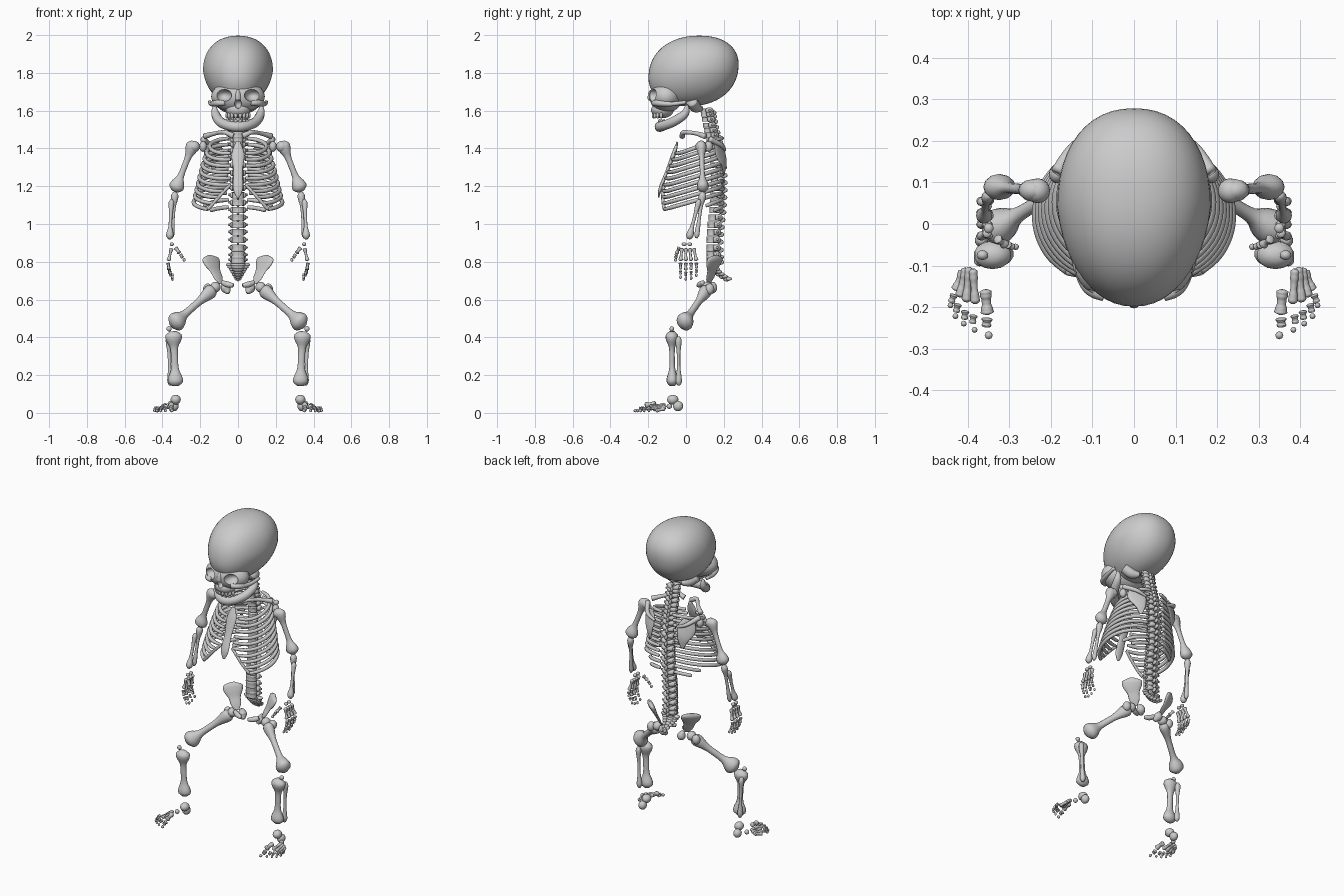
import bpy, bmesh, math
from mathutils import Vector as V, Matrix


def lerp(a, b, t):
    return a + (b - a) * t


def catmull(p, t):
    """Smooth interpolation through a list of values, t in 0..1."""
    n = len(p) - 1
    s = min(t * n, n - 1e-6)
    i = int(s)
    f = s - i
    a, b, c, d = p[max(i - 1, 0)], p[i], p[i + 1], p[min(i + 2, n)]
    return (b * 2 + (c - a) * f + (a * 2 - b * 5 + c * 4 - d) * f * f
            + (b * 3 - a - c * 3 + d) * f ** 3) * 0.5


def tube(bm, pts, radii, ref=(0, 0, 1), flat=1.0, seg=12, sub=4):
    """Tapered tube through pts; radius along ref is scaled by flat."""
    pts = [V(p) for p in pts]
    n = max(len(pts), len(radii)) * sub
    rings = []
    for k in range(n + 1):
        t = k / n
        c = catmull(pts, t)
        tan = (catmull(pts, min(t + .01, 1)) - catmull(pts, max(t - .01, 0))).normalized()
        u = V(ref) - tan * tan.dot(V(ref))
        u.normalize()
        w = tan.cross(u)
        r = max(catmull(radii, t), .001)
        rings.append([bm.verts.new(c + u * r * flat * math.cos(a) + w * r * math.sin(a))
                      for a in (2 * math.pi * j / seg for j in range(seg))])
    for r0, r1 in zip(rings, rings[1:]):
        for j in range(seg):
            bm.faces.new((r0[j], r0[(j + 1) % seg], r1[(j + 1) % seg], r1[j]))
    bm.faces.new(rings[0])
    bm.faces.new(rings[-1])


def bone(bm, a, b, ra, rs, rb, ref=(0, 1, 0), flat=1.0, seg=12):
    """Long bone with flared, rounded ends."""
    a, b = V(a), V(b)
    radii = [ra * .4, ra * .95, ra * .9, rs * 1.25, rs, rs, rs, rs * 1.25, rb * .9, rb * .95, rb * .4]
    tube(bm, [a, a.lerp(b, .5), b], radii, ref, flat, seg, 2)


def blob(bm, c, r, seg=16):
    bmesh.ops.create_uvsphere(bm, u_segments=seg, v_segments=seg // 2 + 2, radius=1,
                              matrix=Matrix.Translation(c) @ Matrix.Diagonal((*r, 1)))


def finish(bm, name, mirror=True):
    bmesh.ops.recalc_face_normals(bm, faces=bm.faces)
    me = bpy.data.meshes.new(name)
    bm.to_mesh(me)
    bm.free()
    me.polygons.foreach_set("use_smooth", [True] * len(me.polygons))
    ob = bpy.data.objects.new(name, me)
    bpy.context.collection.objects.link(ob)
    if mirror:
        m = ob.modifiers.new("mirror", 'MIRROR')
        m.use_mirror_merge = False
    return ob


def boolean(ob, other, op):
    m = ob.modifiers.new(op, 'BOOLEAN')
    m.operation, m.object, m.solver = op, other, 'EXACT'
    bpy.context.view_layer.objects.active = ob
    bpy.ops.object.modifier_apply(modifier=m.name)
    bpy.data.objects.remove(other)


new = bmesh.new

# cranium: squared-off egg, narrower at the front and base
bm = new()
bmesh.ops.create_uvsphere(bm, u_segments=48, v_segments=32, radius=1)
for v in bm.verts:
    x, y, z = (math.copysign(abs(c) ** .9, c) for c in v.co)
    x *= .185 * (1 - .14 * max(0, -y)) * (1 - .16 * max(0, -z))
    v.co = (x, .04 + .236 * y + .03 * z, 1.81 + .187 * z)
cranium = finish(bm, "cranium", False)

# face mass, upper jaw and nose bridge, with sockets cut out
for c, r in (((0, -.105, 1.675), (.142, .09, .085)), ((0, -.125, 1.605), (.065, .06, .045)),
             ((0, -.185, 1.67), (.016, .018, .04))):
    bm = new()
    blob(bm, c, r, 32)
    boolean(cranium, finish(bm, "face", False), 'UNION')
for c, r in (((.077, -.2, 1.682), (.044, .07, .035)), ((-.077, -.2, 1.682), (.044, .07, .035)),
             ((0, -.19, 1.635), (.019, .04, .024))):
    bm = new()
    blob(bm, c, r, 24)
    boolean(cranium, finish(bm, "socket_cutter", False), 'DIFFERENCE')
cranium.data.polygons.foreach_set("use_smooth", [True] * len(cranium.data.polygons))
bpy.ops.object.select_all(action='DESELECT')
cranium.select_set(True)
bpy.context.view_layer.objects.active = cranium
bpy.ops.object.shade_smooth_by_angle(angle=math.radians(45))

# cheek arches and skull base
bm = new()
tube(bm, [(.07, -.175, 1.64), (.11, -.15, 1.64), (.14, -.08, 1.635), (.15, 0, 1.645)], [.012, .017, .012, .01])
tube(bm, [(.1, .03, 1.65), (.06, .05, 1.62), (.025, .08, 1.61)], [.03, .03, .015])
finish(bm, "cheek_arch")

# lower jaw with upright branch behind
bm = new()
tube(bm, [(.125, .005, 1.63), (.12, -.005, 1.585), (.098, -.06, 1.545), (.055, -.115, 1.522), (0, -.138, 1.515),
          (-.055, -.115, 1.522), (-.098, -.06, 1.545), (-.12, -.005, 1.585), (-.125, .005, 1.63)],
     [.008, .022, .026, .026, .028, .026, .026, .022, .008], (1, -1, 0) and (0, 0, 1), 1, 12, 4)
finish(bm, "lower_jaw", False)
bm = new()
for k in range(4):
    a = .2 + k * .36
    blob(bm, (.06 * math.sin(a), -.115 - .058 * math.cos(a), 1.575), (.01, .009, .017), 8)
    blob(bm, (.062 * math.sin(a), -.078 - .062 * math.cos(a), 1.543), (.01, .009, .012), 8)
finish(bm, "teeth")

# spine: body, arch halves, spinous and transverse processes
line = [V((0, .095, 1.6)), V((0, .115, 1.5)), V((0, .14, 1.4)), V((0, .155, 1.25)),
        V((0, .15, 1.1)), V((0, .135, .95)), V((0, .135, .81))]
bm = new()
for i in range(24):
    t = i / 23
    c = catmull(line, t)
    w = lerp(.028, .04, t)
    h = lerp(.011, .019, t)
    tube(bm, [c + V((0, 0, h)), c, c - V((0, 0, h))], [w * .9, w * .85, w * .9], (0, 1, 0), .75, 14, 2)
    blob(bm, c + V((0, .048, -.012)), (.008, .018, .014), 10)
    for s in (-1, 1):
        tube(bm, [c + V((s * w * .8, .012, 0)), c + V((s * .028, .034, 0)), c + V((s * .006, .045, -.004))],
             [.011, .015, .008], (0, 0, 1), 1.2, 8, 2)
        tube(bm, [c + V((s * .025, .026, 0)), c + V((s * .05, .035, .002))], [.009, .006], (0, 0, 1), 1, 8, 2)
finish(bm, "spine", False)
bm = new()
for i in range(7):
    t = i / 6
    c = V((0, .145 + .07 * t * t, .785 - .075 * t))
    blob(bm, c, (lerp(.04, .01, t), .02, .014), 12)
    blob(bm, c + V((lerp(.045, .01, t), .012, 0)), (.02 - .012 * t, .016, .01), 10)
    blob(bm, c - V((lerp(.045, .01, t), -.012, 0)), (.02 - .012 * t, .016, .01), 10)
finish(bm, "sacrum", False)

# ribs: ten arching to the front, two floating
bm = new()
ends = []
for i in range(12):
    t = min(i / 9, 1.12)
    w = .15 + .085 * t ** .75
    zb, zf = lerp(1.455, 1.165, t), lerp(1.375, 1.075, t)
    yf = -.055 - .1 * min(t, 1) ** .8
    xe = .03 if i < 6 else .03 + .03 * (i - 5)
    stop = math.pi - math.asin(xe / w)
    if i > 9:
        w, stop, zb = .2, (1.05, .75)[i - 10], 1.13 - .04 * (i - 10)
        zf = zb - .12
    path = []
    for k in range(9):
        a = lerp(.2, stop, k / 8)
        f = (1 - math.cos(a)) / 2
        path.append((w * math.sin(a) ** .85, lerp(.195, yf, f), lerp(zb, zf, min(1, f * 1.1))))
    tube(bm, path, [.009, .011, .011, .011, .011, .011, .011, .011, .009], (0, 0, 1), 1, 8, 3)
    if 5 <= i <= 9:
        ends.append(path[-1])
tube(bm, ends, [.009] * 5, (0, 0, 1), 1, 8, 3)
finish(bm, "ribs")
bm = new()
tube(bm, [(0, -.045, 1.435), (0, -.065, 1.37), (0, -.1, 1.28), (0, -.135, 1.19), (0, -.145, 1.14)],
     [.012, .034, .025, .027, .008], (0, 1, 0), .35)
finish(bm, "breastbone", False)

# shoulder girdle
bm = new()
tube(bm, [(.025, -.02, 1.465), (.07, -.01, 1.485), (.12, .05, 1.48), (.175, .1, 1.465)], [.016, .012, .011, .016])
finish(bm, "collar_bone")
bm = new()
tube(bm, [(.14, .165, 1.435), (.13, .18, 1.38), (.12, .2, 1.32), (.115, .2, 1.26)],
     [.035, .056, .036, .008], (.45, 1, 0), .16)
tube(bm, [(.08, .205, 1.39), (.14, .19, 1.415), (.185, .125, 1.45)], [.008, .012, .016])
blob(bm, (.185, .12, 1.41), (.02, .022, .028))
finish(bm, "shoulder_blade")

# arm bones
bm = new()
bone(bm, (.232, .08, 1.437), (.335, .09, 1.172), .035, .016, .04, (0, 1, 0), .8)
blob(bm, (.232, .08, 1.41), (.03, .03, .03))
finish(bm, "upper_arm_bone")
bm = new()
bone(bm, (.333, .09, 1.17), (.352, .055, .925), .02, .009, .014)
bone(bm, (.352, .07, 1.13), (.362, .015, .92), .015, .009, .02)
finish(bm, "forearm_bones")

# hand: four fingers curling inward and a thumb
bm = new()
for j in range(4):
    y = .055 - .028 * j
    k = (-.012, 0, 0, -.0)[j]
    dz = (.02, .005, 0, .01)[j]
    bone(bm, (.352, y * .75, .872), (.368, y, .805), .012, .007, .012, seg=8)
    bone(bm, (.37, y, .795), (.366, y, .755 + dz * .5), .011, .007, .009, seg=8)
    bone(bm, (.364, y, .747 + dz * .6), (.355, y, .723 + dz), .009, .006, .007, seg=8)
    blob(bm, (.347, y, .709 + dz), (.007, .007, .01), 8)
bone(bm, (.33, -.035, .875), (.31, -.05, .845), .012, .008, .012, seg=8)
bone(bm, (.305, -.05, .84), (.293, -.055, .82), .01, .007, .009, seg=8)
blob(bm, (.285, -.055, .81), (.008, .008, .01), 8)
blob(bm, (.35, .02, .893), (.012, .013, .01), 10)
blob(bm, (.35, -.01, .893), (.012, .013, .01), 10)
finish(bm, "hand")

# pelvis
bm = new()
tube(bm, [(.152, .16, .835), (.14, .15, .8), (.115, .135, .74), (.09, .12, .685)],
     [.012, .056, .056, .036, .03, .012], (-.65, -.7, .15), .26, 16)
finish(bm, "hip_blade")
bm = new()
tube(bm, [(.075, .14, .69), (.065, .14, .66), (.05, .125, .635)], [.012, .026, .01])
tube(bm, [(.085, .09, .69), (.055, .075, .68), (.025, .065, .675)], [.012, .016, .01])
finish(bm, "lower_hip_bones")

# leg bones
bm = new()
bone(bm, (.125, .115, .66), (.35, -.02, .462), .038, .02, .052, (.5, .85, 0), .85, 14)
blob(bm, (.12, .115, .665), (.028, .03, .028))
blob(bm, (.16, .125, .655), (.025, .025, .03))
finish(bm, "thigh_bone")
bm = new()
blob(bm, (.365, -.075, .445), (.014, .012, .014), 12)
finish(bm, "knee_cap")
bm = new()
bone(bm, (.342, -.075, .432), (.33, -.072, .142), .046, .019, .042, (0, 1, 0), .75, 14)
bone(bm, (.368, -.04, .405), (.358, -.038, .145), .017, .009, .017, seg=10)
finish(bm, "shin_bones")

# foot: heel, ankle, splayed rays
bm = new()
blob(bm, (.33, -.07, .07), (.027, .03, .026))
blob(bm, (.338, -.042, .036), (.024, .027, .027))
blob(bm, (.372, -.088, .035), (.014, .014, .014), 12)
rays = [((.358, -.158), (.353, -.218), (.355, -.24), (.35, -.268), .015),
        ((.388, -.108), (.382, -.192), (.388, -.232), (.384, -.255), .011),
        ((.397, -.104), (.404, -.188), (.408, -.222), (.41, -.24), .011),
        ((.405, -.106), (.42, -.176), (.427, -.205), (.43, -.222), .011),
        ((.412, -.112), (.43, -.16), (.438, -.182), (.442, -.196), .011)]
for j, (a, b, c, d, r) in enumerate(rays):
    z = .05 - .007 * j
    bone(bm, (*a, z), (*b, z - .01), r, r * .75, r * 1.1, (0, 0, 1), seg=8)
    dr = (V(c) - V(b)).normalized() * .013
    bone(bm, (*(V(c) - dr), .026), (*(V(c) + dr * .6), .02), r * .95, r * .65, r * .8, (0, 0, 1), seg=8)
    blob(bm, (*d, .012), (r * .65, r * .65, .009), 8)
finish(bm, "foot")
